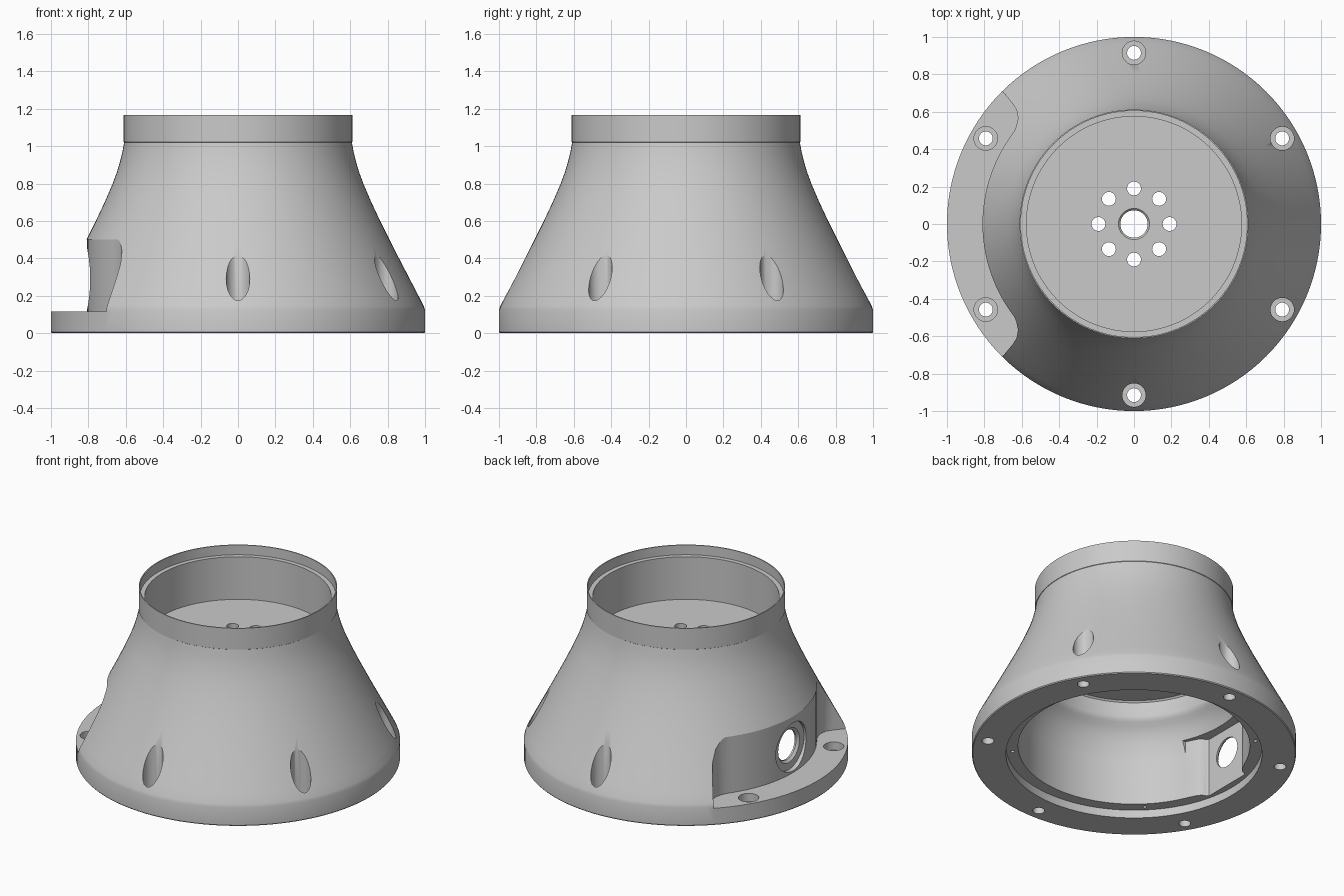
import bpy, bmesh
from math import pi, cos, sin, radians
from mathutils import Matrix

if "Cube" in bpy.data.objects:
    bpy.data.objects.remove(bpy.data.objects["Cube"], do_unlink=True)

grey = bpy.data.materials.new("machined grey")
grey.use_nodes = True
grey.diffuse_color = (0.59, 0.59, 0.59, 1)
grey.node_tree.nodes["Principled BSDF"].inputs["Base Color"].default_value = grey.diffuse_color


def finish(bm, name):
    bmesh.ops.recalc_face_normals(bm, faces=bm.faces)
    mesh = bpy.data.meshes.new(name)
    bm.to_mesh(mesh)
    bm.free()
    mesh.materials.append(grey)
    obj = bpy.data.objects.new(name, mesh)
    bpy.context.collection.objects.link(obj)
    return obj


def lathe(profile, name, steps=32, places=(Matrix(),)):
    """Revolve (radius, z) points, both ends on the axis; repeat at each placement."""
    bm = bmesh.new()
    for place in places:
        before = set(bm.verts)
        verts = [bm.verts.new((r, 0, z)) for r, z in profile]
        edges = [bm.edges.new(pair) for pair in zip(verts, verts[1:])]
        bmesh.ops.spin(bm, geom=verts + edges, cent=(0, 0, 0), axis=(0, 0, 1),
                       angle=2 * pi, steps=steps, use_merge=False)
        new = [v for v in bm.verts if v not in before]
        bmesh.ops.transform(bm, matrix=place, verts=new)
    bmesh.ops.remove_doubles(bm, verts=bm.verts, dist=1e-5)
    bmesh.ops.dissolve_degenerate(bm, dist=1e-6, edges=bm.edges)
    return finish(bm, name)


def prism(half, z0, z1, name):
    """Extrude an outline on the model's right, mirrored front to back."""
    points = [(-x, y) for x, y in half] + [(-x, -y) for x, y in reversed(half)]
    bm = bmesh.new()
    face = bm.faces.new([bm.verts.new((x, y, z0)) for x, y in points])
    top = bmesh.ops.extrude_face_region(bm, geom=[face])["geom"]
    bmesh.ops.translate(bm, vec=(0, 0, z1 - z0),
                        verts=[g for g in top if isinstance(g, bmesh.types.BMVert)])
    return finish(bm, name)


def ring(radius, count, start):
    return [Matrix.Translation((radius * cos(a), radius * sin(a), 0))
            for a in (radians(start) + 2 * pi * i / count for i in range(count))]


def pin(radius, z0, z1):
    return [(0, z0), (radius, z0), (radius, z1), (0, z1)]


# Housing: domed bore underneath, flared shell outside, thin-lipped cup on top
bore = [(0, 0.72), (0.59, 0.72), (0.6, 0.71), (0.6, 0.615), (0.606, 0.597), (0.618, 0.582),
        (0.64, 0.558), (0.66, 0.53), (0.678, 0.495), (0.693, 0.455), (0.705, 0.41),
        (0.713, 0.37), (0.715, 0.33), (0.715, 0.055), (0.79, 0.055)]
outside = [(0.79, 0), (0.995, 0), (1, 0.006), (1, 0.125), (0.993, 0.145), (0.965, 0.2),
           (0.913, 0.3), (0.861, 0.4), (0.81, 0.5), (0.76, 0.6), (0.713, 0.7),
           (0.67, 0.8), (0.648, 0.86), (0.63, 0.92), (0.618, 0.97), (0.609, 1.02),
           (0.612, 1.022), (0.612, 1.166)]
cup = [(0.605, 1.166), (0.605, 1.1), (0.575, 1.1), (0.575, 0.81), (0, 0.81)]
housing = lathe(bore + outside + cup, "housing", 128)

# Side pocket with rounded ends
wall = [(0.807 * cos(radians(a)), 0.807 * sin(radians(a))) for a in range(1, 35, 3)]
wall += [(0.645, 0.487), (0.63, 0.52), (0.62, 0.567), (0.628, 0.61), (0.65, 0.645),
         (0.7, 0.705), (0.75, 0.76), (1.2, 0.8)]
pocket = prism(wall, 0.115, 0.5, "pocket_cutter")

# Flat recess with flared sides inside the wall behind the pocket
recess = prism([(0.748, 0.17), (0.735, 0.182), (0.71, 0.192), (0.69, 0.215), (0.655, 0.285),
                (0.5, 0.285)], 0.03, 0.455, "recess_cutter")

# Connector hole with chamfer and round spot face, pointing to the model's right
sideways = Matrix.Translation((0, 0, 0.29)) @ Matrix.Rotation(-pi / 2, 4, "Y")
connector = lathe([(0, 0.6), (0.1, 0.6), (0.1, 0.76), (0.115, 0.775), (0.163, 0.775),
                   (0.163, 0.95), (0, 0.95)], "connector_cutter", 48, [sideways])

# Counterbored flange screws
screws = lathe([(0, -0.1), (0.037, -0.1), (0.037, 0.06), (0.063, 0.06), (0.063, 0.7), (0, 0.7)],
               "screw_cutter", 32, ring(0.915, 6, 30))

# Cup floor holes and small ledge holes
mount = lathe(pin(0.037, 0.65, 0.9), "mount_hole_cutter", 24, ring(0.19, 8, 0))
shaft = lathe([(0, 0.65), (0.073, 0.65), (0.073, 0.795), (0.083, 0.805), (0.083, 0.9), (0, 0.9)],
              "shaft_hole_cutter", 40)
ledge = lathe(pin(0.012, 0.03, 0.1), "ledge_hole_cutter", 12, ring(0.752, 4, 45))

bpy.context.view_layer.objects.active = housing
for cutter in (pocket, recess, connector, screws, mount, shaft, ledge):
    cutter.hide_render = True
    mod = housing.modifiers.new(cutter.name, "BOOLEAN")
    mod.operation, mod.solver, mod.object = "DIFFERENCE", "EXACT", cutter
    bpy.ops.object.modifier_apply(modifier=mod.name)
    bpy.data.objects.remove(cutter, do_unlink=True)

bpy.ops.object.select_all(action="DESELECT")
housing.select_set(True)
bpy.ops.object.shade_smooth_by_angle(angle=radians(28))
